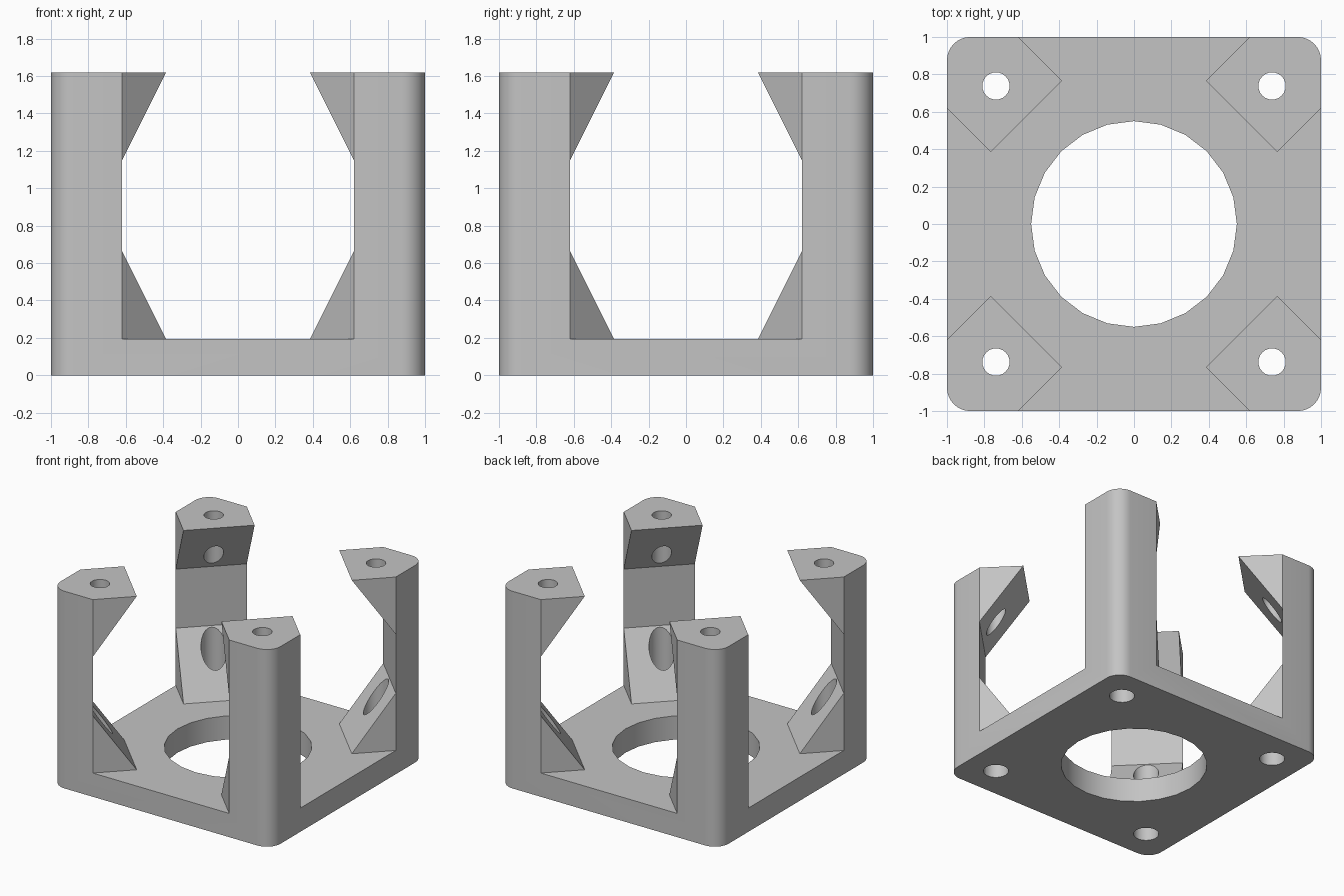
import bpy, bmesh
from math import pi, sin, cos, sqrt
from mathutils import Matrix, Vector

if "Cube" in bpy.data.objects:
    bpy.data.objects.remove(bpy.data.objects["Cube"])

HEIGHT, FLOOR = 1.62, 0.195
POST, TIP = 1.62 / sqrt(2), 1.15 / sqrt(2)   # distance from the axis along the diagonal
HALF_WIDTH, SLOPE = 0.38 / sqrt(2), 0.47
BOLT = 0.738

grey = bpy.data.materials.new("light grey")
grey.use_nodes = True
grey.diffuse_color = (0.55, 0.55, 0.55, 1)
grey.node_tree.nodes["Principled BSDF"].inputs["Base Color"].default_value = (0.55, 0.55, 0.55, 1)


def prism(name, points, depth, matrix=Matrix()):
    """Extrude a closed outline of 3D points along the depth vector."""
    bm = bmesh.new()
    face = bm.faces.new([bm.verts.new(p) for p in points])
    grown = bmesh.ops.extrude_face_region(bm, geom=[face])["geom"]
    bmesh.ops.translate(bm, vec=depth, verts=[v for v in grown if isinstance(v, bmesh.types.BMVert)])
    bmesh.ops.recalc_face_normals(bm, faces=bm.faces)
    bm.transform(matrix)
    mesh = bpy.data.meshes.new(name)
    bm.to_mesh(mesh)
    bm.free()
    obj = bpy.data.objects.new(name, mesh)
    bpy.context.collection.objects.link(obj)
    mesh.materials.append(grey)
    return obj


def cylinder(name, x, y, radius, low, high, sides):
    ring = [(x + radius * cos(2 * pi * i / sides), y + radius * sin(2 * pi * i / sides), low)
            for i in range(sides)]
    return prism(name, ring, Vector((0, 0, high - low)))


def combine(target, other, operation):
    mod = target.modifiers.new(operation, "BOOLEAN")
    mod.operation, mod.solver, mod.object = operation, "EXACT", other
    bpy.context.view_layer.objects.active = target
    bpy.ops.object.modifier_apply(modifier=mod.name)
    bpy.data.objects.remove(other)


# Base plate, oversized until trimmed by the outline
square = [(-1.2, -1.2, -0.1), (1.2, -1.2, -0.1), (1.2, 1.2, -0.1), (-1.2, 1.2, -0.1)]
bracket = prism("motor_bracket", square, Vector((0, 0, FLOOR + 0.1)))

# Corner posts with a sloped gusset at the foot and the head
side = [(TIP, 0.1), (TIP, FLOOR), (POST, FLOOR + SLOPE), (POST, HEIGHT - SLOPE),
        (TIP, HEIGHT), (TIP, HEIGHT + 0.1), (1.6, HEIGHT + 0.1), (1.6, 0.1)]
for i in range(4):
    post = prism("corner_post", [(u, -HALF_WIDTH, z) for u, z in side],
                 Vector((0, 2 * HALF_WIDTH, 0)), Matrix.Rotation(pi / 4 + i * pi / 2, 4, "Z"))
    combine(bracket, post, "UNION")

# Trim to a square outline with rounded corners
R, STEPS = 0.125, 8
outline = []
for i, (sx, sy) in enumerate([(1, 1), (-1, 1), (-1, -1), (1, -1)]):
    for k in range(STEPS + 1):
        a = (i + k / STEPS) * pi / 2
        outline.append((sx * (1 - R) + R * cos(a), sy * (1 - R) + R * sin(a), 0))
combine(bracket, prism("outline", outline, Vector((0, 0, HEIGHT))), "INTERSECT")

# Centre opening and bolt holes, wider through the base
combine(bracket, cylinder("centre_hole", 0, 0, 0.55, -0.2, 0.4, 24), "DIFFERENCE")
for x in (-BOLT, BOLT):
    for y in (-BOLT, BOLT):
        combine(bracket, cylinder("base_hole", x, y, 0.095, -0.2, 0.9, 24), "DIFFERENCE")
        combine(bracket, cylinder("head_hole", x, y, 0.073, 0.91, 1.8, 24), "DIFFERENCE")

# Smooth the rounded walls, keep the edges sharp
bpy.ops.object.select_all(action="DESELECT")
bracket.select_set(True)
bpy.context.view_layer.objects.active = bracket
bpy.ops.object.shade_smooth_by_angle()
